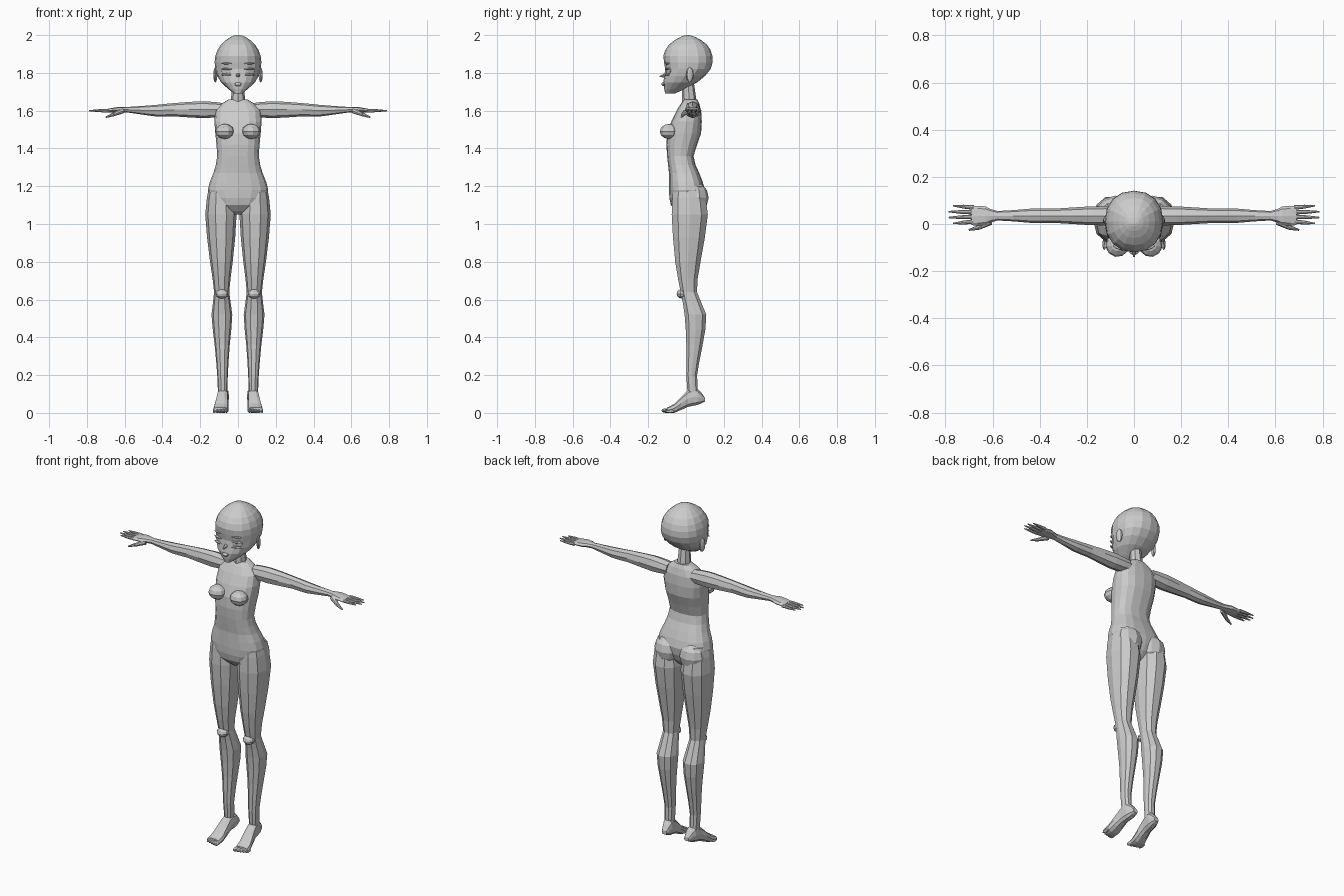
import bpy
import bmesh
from math import cos, sin, pi, copysign
from mathutils import Matrix, Vector, Euler

cube = bpy.data.objects.get("Cube")
if cube:
    bpy.data.objects.remove(cube, do_unlink=True)

grey = bpy.data.materials.new("plain grey")
grey.use_nodes = True
colour = (0.6, 0.6, 0.6, 1)
grey.diffuse_color = colour
grey.node_tree.nodes["Principled BSDF"].inputs["Base Color"].default_value = colour


def finish(name, bm, mirror):
    """Turn a bmesh into a flat shaded object, mirrored across x if paired."""
    bmesh.ops.recalc_face_normals(bm, faces=bm.faces)
    mesh = bpy.data.meshes.new(name)
    bm.to_mesh(mesh)
    bm.free()
    mesh.materials.append(grey)
    part = bpy.data.objects.new(name, mesh)
    bpy.context.collection.objects.link(part)
    if mirror:
        modifier = part.modifiers.new("Mirror", "MIRROR")
        modifier.use_mirror_merge = False


def with_midpoints(rows):
    """Add a smoothly curved halfway section between neighbouring sections."""
    sections = [Vector(row) for row in rows]
    last = len(sections) - 1
    result = []
    for index in range(last):
        here, following = sections[index], sections[index + 1]
        before = sections[max(index - 1, 0)]
        after = sections[min(index + 2, last)]
        halfway = (here + following) / 2
        bulge = (here + following - before - after) / 16
        result += [here, halfway + bulge]
    return result + [sections[last]]


def loft(name, axis, rows, centre=0, slope=0, sides=10, mirror=True, roundness=0.9):
    """Skin cross-sections; each row is position, half width, low edge, high edge."""
    bm = bmesh.new()
    rings = []
    for position, half, low, high in with_midpoints(rows):
        ring = []
        for side in range(sides):
            angle = 2 * pi * side / sides
            across, along = cos(angle), sin(angle)
            u = centre + slope * position
            u += half * copysign(abs(across) ** roundness, across)
            v = (low + high) / 2
            v += (high - low) / 2 * copysign(abs(along) ** roundness, along)
            places = {"X": (position, u, v), "Y": (u, position, v), "Z": (u, v, position)}
            ring.append(bm.verts.new(places[axis]))
        rings.append(ring)
    for lower, upper in zip(rings, rings[1:]):
        for side in range(sides):
            beside = (side + 1) % sides
            bm.faces.new((lower[side], lower[beside], upper[beside], upper[side]))
    bm.faces.new(rings[0])
    bm.faces.new(rings[-1])
    finish(name, bm, mirror)


def ball(name, location, size, turn=0, mirror=True):
    """A faceted ellipsoid, turned about the upright axis."""
    placement = Matrix.LocRotScale(Vector(location), Euler((0, 0, turn)), Vector(size))
    bm = bmesh.new()
    bmesh.ops.create_uvsphere(bm, u_segments=10, v_segments=6, radius=1, matrix=placement)
    finish(name, bm, mirror)


def rod(name, start, end, start_radius, end_radius, mirror=True):
    """A tapered rod between two points."""
    start, end = Vector(start), Vector(end)
    direction = end - start
    turn = direction.to_track_quat("Z", "Y")
    placement = Matrix.LocRotScale((start + end) / 2, turn, None)
    bm = bmesh.new()
    bmesh.ops.create_cone(bm, cap_ends=True, segments=8, radius1=start_radius,
                          radius2=end_radius, depth=direction.length, matrix=placement)
    finish(name, bm, mirror)


# Head, neck and torso
loft("head", "Z", [
    (1.69, .02, -.11, -.06),
    (1.75, .09, -.12, .06),
    (1.82, .12, -.11, .13),
    (1.89, .12, -.12, .14),
    (1.95, .09, -.09, .11),
    (1.99, .04, -.03, .05),
    (2, .01, 0, .01),
], sides=16, mirror=False)
rod("neck", (0, .02, 1.62), (0, .01, 1.76), .04, .03, mirror=False)
loft("torso", "Z", [
    (1.05, .03, -.03, .03),
    (1.1, .12, -.08, .08),
    (1.18, .16, -.09, .1),
    (1.27, .13, -.09, .07),
    (1.36, .11, -.1, .04),
    (1.48, .12, -.1, .08),
    (1.6, .12, -.05, .08),
    (1.66, .05, -.01, .06),
], sides=16, mirror=False, roundness=0.8)
ball("chest_form", (.07, -.09, 1.49), (.05, .05, .04), turn=.2)
ball("hip_form", (.08, .05, 1.14), (.08, .07, .08))

# Face and ears
rod("nose", (0, -.1, 1.79), (0, -.14, 1.78), .014, .003, mirror=False)
ball("lips", (0, -.12, 1.74), (.02, .01, .01), mirror=False)
ball("eye", (.06, -.09, 1.81), (.03, .01, .02), turn=.3)
ball("iris", (.05, -.1, 1.81), (.015, .006, .018), turn=.3)
for ridge, height in (("lower_eyelid", 1.79), ("upper_eyelid", 1.82), ("eyebrow", 1.85)):
    ball(ridge, (.06, -.1, height), (.03, .01, .005), turn=.3)
ball("ear", (.12, .02, 1.79), (.01, .02, .04), turn=.3)

# Arms, running through the wrist into the palm
loft("arm", "X", [
    (.08, .04, 1.57, 1.64),
    (.18, .04, 1.56, 1.65),
    (.34, .03, 1.57, 1.64),
    (.44, .03, 1.57, 1.63),
    (.58, .02, 1.59, 1.62),
    (.63, .04, 1.59, 1.62),
    (.69, .04, 1.59, 1.61),
], centre=.035, sides=8)

# Fingers fan out slightly, the outer ones being shorter
for order, finger in enumerate(("index", "middle", "ring", "little")):
    offset = order - 1.5
    knuckle = Vector((.68, .04 + .02 * offset, 1.6))
    tip = knuckle + Vector((.11 - .01 * offset ** 2, .005 * offset, 0))
    middle = (knuckle + tip) / 2
    rod(finger + "_finger_base", knuckle, middle, .01, .008)
    rod(finger + "_finger_end", middle, tip, .008, .003)
thumb_joint = (.66, -.015, 1.58)
rod("thumb_base", (.61, .01, 1.6), thumb_joint, .015, .01)
rod("thumb_end", thumb_joint, (.7, -.025, 1.565), .01, .004)

# Legs and kneecaps
loft("leg", "Z", [
    (.08, .025, .01, .07),
    (.2, .028, 0, .06),
    (.36, .04, 0, .09),
    (.52, .055, -.01, .11),
    (.64, .04, -.03, .06),
    (.8, .06, -.06, .08),
    (1.05, .083, -.08, .12),
    (1.2, .06, -.07, .09),
], centre=.08, slope=.01)
ball("kneecap", (.085, -.02, .63), (.035, .03, .025))

# Feet, with the sole rising to a lifted heel
loft("foot", "Y", [
    (-.1, .04, 0, .03),
    (-.06, .04, 0, .05),
    (.01, .03, .03, .12),
    (.06, .03, .04, .13),
    (.1, .015, .06, .08),
], centre=.083, slope=-.1, roundness=0.75)
for order, toe in enumerate(("big", "second", "third", "fourth", "little")):
    size = .012 - .001 * order
    place = (.062 + .016 * order, -.105 + .005 * order, size)
    ball(toe + "_toe", place, (size, .025, size))
